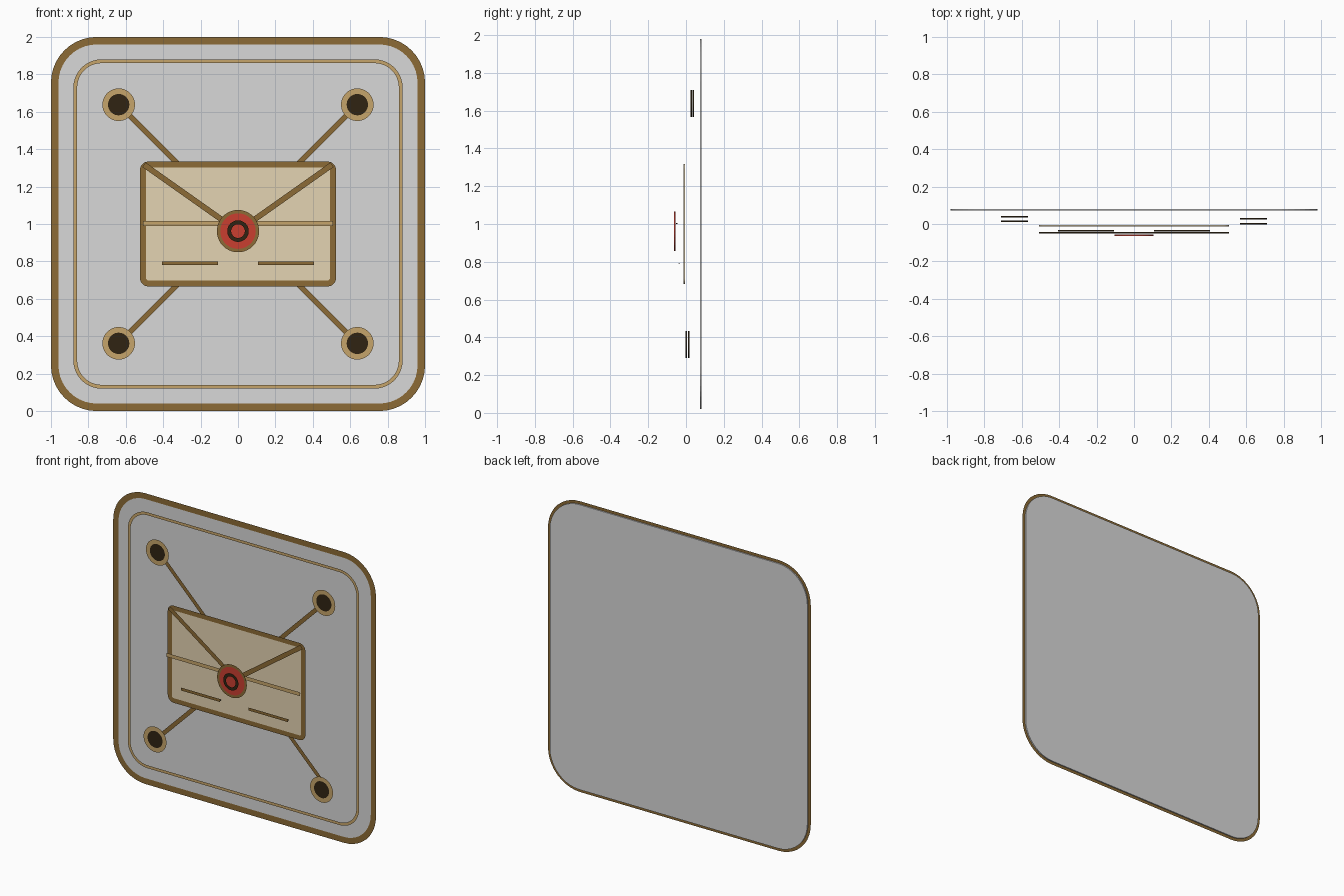
import bpy, bmesh
from math import cos, sin, pi
from mathutils import Vector

if "Cube" in bpy.data.objects:
    bpy.data.objects.remove(bpy.data.objects["Cube"])


def linear(c):
    c /= 255
    return c / 12.92 if c <= 0.04045 else ((c + 0.055) / 1.055) ** 2.4


def material(name, *rgb):
    m = bpy.data.materials.new(name)
    m.use_nodes = True
    color = [linear(c) for c in rgb] + [1]
    m.diffuse_color = color
    m.node_tree.nodes["Principled BSDF"].inputs["Base Color"].default_value = color
    return m


grey = material("pale grey", 216, 216, 216)
cream = material("parchment cream", 228, 212, 178)
brown = material("bronze brown", 140, 107, 54)
tan = material("light tan", 198, 165, 107)
dark = material("dark umber", 48, 36, 18)
red = material("wax red", 202, 62, 48)

STEP = 0.0125    # distance between layers
THICK = 0.008    # thickness of the filled plates


def layer(i):
    return 0.077 - i * STEP


def outline(hw, hh, r, steps=10):
    """Rounded rectangle; a circle when the radius fills it."""
    if r >= hw:
        n = steps * 4
        return [Vector((r * cos(2 * pi * k / n), r * sin(2 * pi * k / n))) for k in range(n)]
    corners = [(1, 1), (-1, 1), (-1, -1), (1, -1)]
    pts = []
    for q, (sx, sz) in enumerate(corners):
        for k in range(steps + 1):
            a = (q + k / steps) * pi / 2
            pts.append(Vector((sx * (hw - r) + r * cos(a), sz * (hh - r) + r * sin(a))))
    return pts


def finish(name, bm, mat):
    mesh = bpy.data.meshes.new(name)
    bm.to_mesh(mesh)
    bm.free()
    mesh.materials.append(mat)
    ob = bpy.data.objects.new(name, mesh)
    bpy.context.collection.objects.link(ob)
    return ob


def plate(name, size, center, y, mat):
    """Filled outline with a thin edge."""
    bm = bmesh.new()
    loops = [[bm.verts.new((center[0] + p.x, y + d, center[1] + p.y)) for p in outline(*size)]
             for d in (-THICK / 2, THICK / 2)]
    front, back = loops
    bm.faces.new(front)
    bm.faces.new(back[::-1])
    for i in range(len(front)):
        bm.faces.new((front[i - 1], back[i - 1], back[i], front[i]))
    bmesh.ops.recalc_face_normals(bm, faces=bm.faces)
    return finish(name, bm, mat)


def border(name, size, width, center, y, mat):
    """Flat band centred on an outline."""
    bm = bmesh.new()
    y -= THICK / 2 + 0.001
    inner, outer = [[bm.verts.new((center[0] + p.x, y, center[1] + p.y))
                     for p in outline(*[s + d for s in size])] for d in (-width / 2, width / 2)]
    for i in range(len(inner)):
        bm.faces.new((inner[i - 1], outer[i - 1], outer[i], inner[i]))
    return finish(name, bm, mat)


def strip(name, start, end, width, y, mat):
    """Flat straight line between two points."""
    a, b = Vector(start), Vector(end)
    d = (b - a).normalized() * width / 2
    side = Vector((-d.y, d.x))
    bm = bmesh.new()
    bm.faces.new([bm.verts.new((p.x, y - THICK / 2 - 0.001, p.y))
                  for p in (a - side, b - side, b + side, a + side)])
    return finish(name, bm, mat)


MID = (0, 1)

# Back panel with its frames
panel = (0.98, 0.98, 0.225)
plate("back_panel", panel, MID, layer(0), grey)
border("panel_rim", panel, 0.04, MID, layer(0), brown)
border("inner_frame", (0.87, 0.87, 0.14), 0.02, MID, layer(1), tan)

# Diagonal spokes and corner studs
studs = [("upper_right", -1, 1), ("upper_left", 1, 1), ("lower_right", -1, -1), ("lower_left", 1, -1)]
for i, (name, sx, sz) in enumerate(studs):
    pos = (0.638 * sx, 1 + 0.638 * sz)
    strip(name + "_spoke", pos, (0.25 * sx, 1 + 0.25 * sz), 0.028, layer(2), brown)
    size = (0.072,) * 3
    plate(name + "_stud", size, pos, layer(3 + i), dark)
    border(name + "_stud_ring", size, 0.03, pos, layer(3 + i), tan)

# Envelope body
body = (0.508, 0.318, 0.03)
plate("envelope", body, MID, layer(7), cream)
border("envelope_rim", body, 0.032, MID, layer(7), brown)

# Flap edges, address lines and the cross band
SEAL = (0, 0.962)
for name, s in (("right", -1), ("left", 1)):
    strip(name + "_flap_edge", (0.503 * s, 1.317), SEAL, 0.03, layer(8), brown)
    plate(name + "_address_core", (0.15, 0.002, 0.001), (0.257 * s, 0.79), layer(9), dark)
    strip(name + "_address_line", (0.107 * s, 0.79), (0.407 * s, 0.79), 0.02, layer(9), brown)
plate("cross_band_core", (0.508, 0.002, 0.001), (0, 1.003), layer(10), dark)
strip("cross_band", (-0.508, 1.003), (0.508, 1.003), 0.026, layer(10), tan)

# Wax seal
seal = (0.104,) * 3
plate("wax_seal", seal, SEAL, layer(11), red)
border("wax_seal_rim", seal, 0.018, SEAL, layer(11), brown)
border("wax_seal_ring", (0.047,) * 3, 0.021, SEAL, layer(12), dark)
